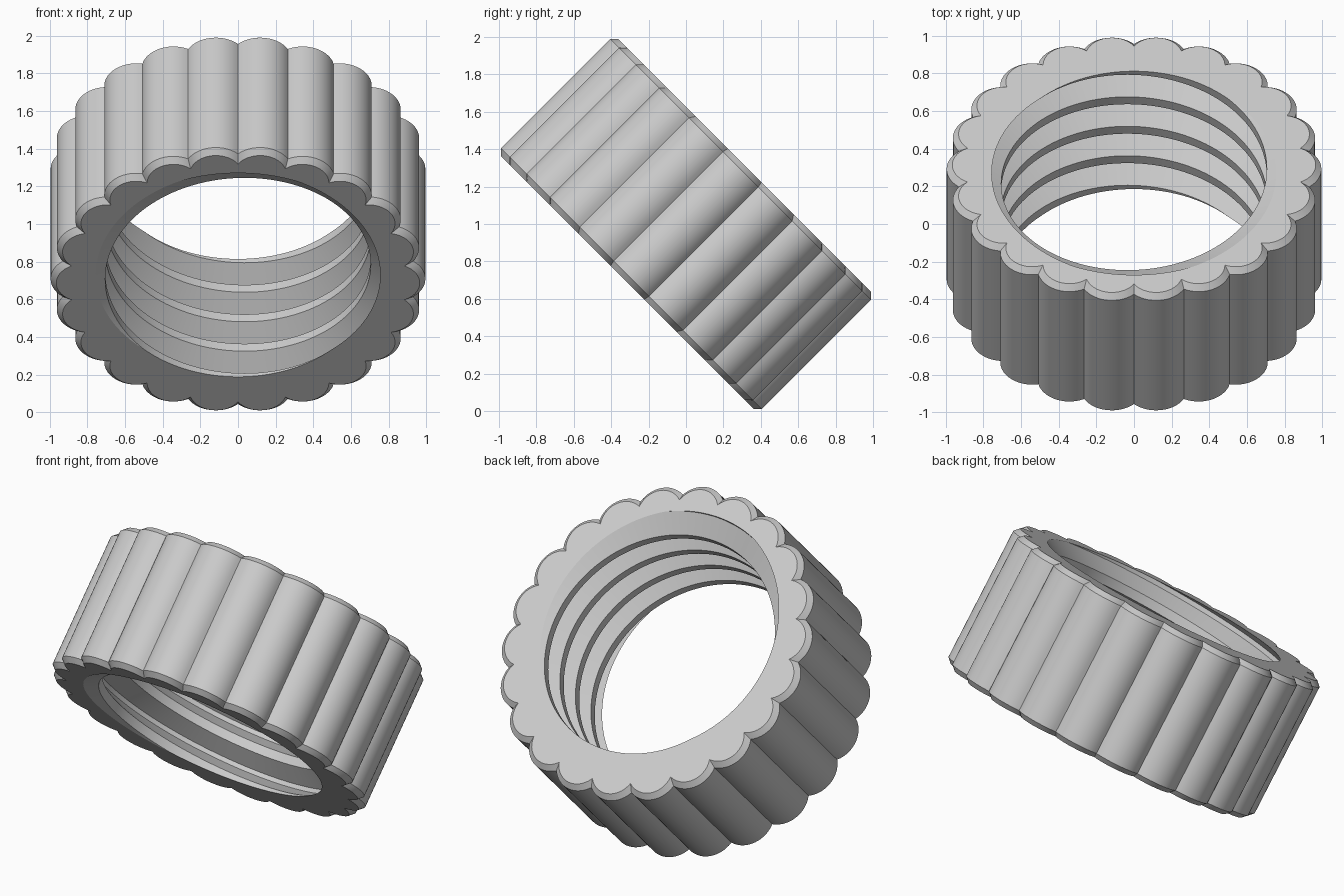
import bpy, bmesh
from math import sin, cos, asin, pi, radians
from mathutils import Vector

cube = bpy.data.objects.get("Cube")
if cube:
    bpy.data.objects.remove(cube)

HEIGHT = 0.885
HALF = HEIGHT / 2
PITCH = HEIGHT / 4
CREST_R = 0.705
ROOT_R = CREST_R + 0.541 * PITCH
LOBES, LOBE_DIST, LOBE_R = 22, 0.825, 0.17
CHAMFER = 0.03
LOBE_STEPS, TURN_STEPS = 14, 132


def scallop_outline(inset):
    """Closed outline of round grip lobes, drawn inward by the inset."""
    beta = pi / LOBES
    r = LOBE_R - inset
    sweep = beta + asin(LOBE_DIST * sin(beta) / r)
    points = []
    for k in range(LOBES):
        a = pi / 2 + (2 * k + 1) * beta
        for s in range(LOBE_STEPS):
            t = a + sweep * (2 * s / LOBE_STEPS - 1)
            points.append((LOBE_DIST * cos(a) + r * cos(t),
                           LOBE_DIST * sin(a) + r * sin(t)))
    return points


def skin(bm, rows, closed):
    """Quads between neighbouring rows of vertices."""
    for low, high in zip(rows, rows[1:]):
        n = len(low)
        for i in range(n if closed else n - 1):
            j = (i + 1) % n
            bm.faces.new((low[i], low[j], high[j], high[i]))


# Threaded bore: one helical profile, trimmed flat at both ends
bm = bmesh.new()
profile = [(-0.125, CREST_R), (0.125, CREST_R), (0.4375, ROOT_R), (0.5625, ROOT_R)]
rows = []
for turn in range(-2, 7):
    for offset, r in profile:
        row = []
        for i in range(TURN_STEPS + 1):
            a = 2 * pi * i / TURN_STEPS
            z = -HALF + (turn + offset + i / TURN_STEPS - 0.25) * PITCH
            row.append(bm.verts.new((r * cos(a), r * sin(a), z)))
        rows.append(row)
skin(bm, rows, False)
bmesh.ops.remove_doubles(bm, verts=bm.verts[:], dist=1e-5)
for side in (-1, 1):
    bmesh.ops.bisect_plane(bm, geom=bm.verts[:] + bm.edges[:] + bm.faces[:], dist=1e-5,
                           plane_co=(0, 0, side * HALF), plane_no=(0, 0, side),
                           clear_outer=True)
bmesh.ops.remove_doubles(bm, verts=bm.verts[:], dist=1e-5)

# Scalloped outer wall with chamfered rims
levels = [(-HALF, CHAMFER), (CHAMFER - HALF, 0), (HALF - CHAMFER, 0), (HALF, CHAMFER)]
skin(bm, [[bm.verts.new((x, y, z)) for x, y in scallop_outline(inset)]
          for z, inset in levels], True)

# Flat end faces between the bore and the outer wall
for side in (-1, 1):
    rim = [e for e in bm.edges if e.is_boundary
           and all(abs(v.co.z - side * HALF) < 1e-4 for v in e.verts)]
    bmesh.ops.triangle_fill(bm, edges=rim, use_beauty=True, normal=Vector((0, 0, side)))
bmesh.ops.recalc_face_normals(bm, faces=bm.faces[:])

mesh = bpy.data.meshes.new("threaded_grip_ring")
bm.to_mesh(mesh)
bm.free()
ring = bpy.data.objects.new("threaded_grip_ring", mesh)
bpy.context.collection.objects.link(ring)
ring.rotation_euler = (radians(-45), 0, 0)
ring.location = (0, 0, 1)

# Plain grey material
grey = bpy.data.materials.new("light_grey")
grey.use_nodes = True
colour = (0.6, 0.6, 0.6, 1)
grey.diffuse_color = colour
grey.node_tree.nodes["Principled BSDF"].inputs["Base Color"].default_value = colour
mesh.materials.append(grey)

bpy.context.view_layer.objects.active = ring
ring.select_set(True)
bpy.ops.object.shade_smooth_by_angle(angle=radians(25))
